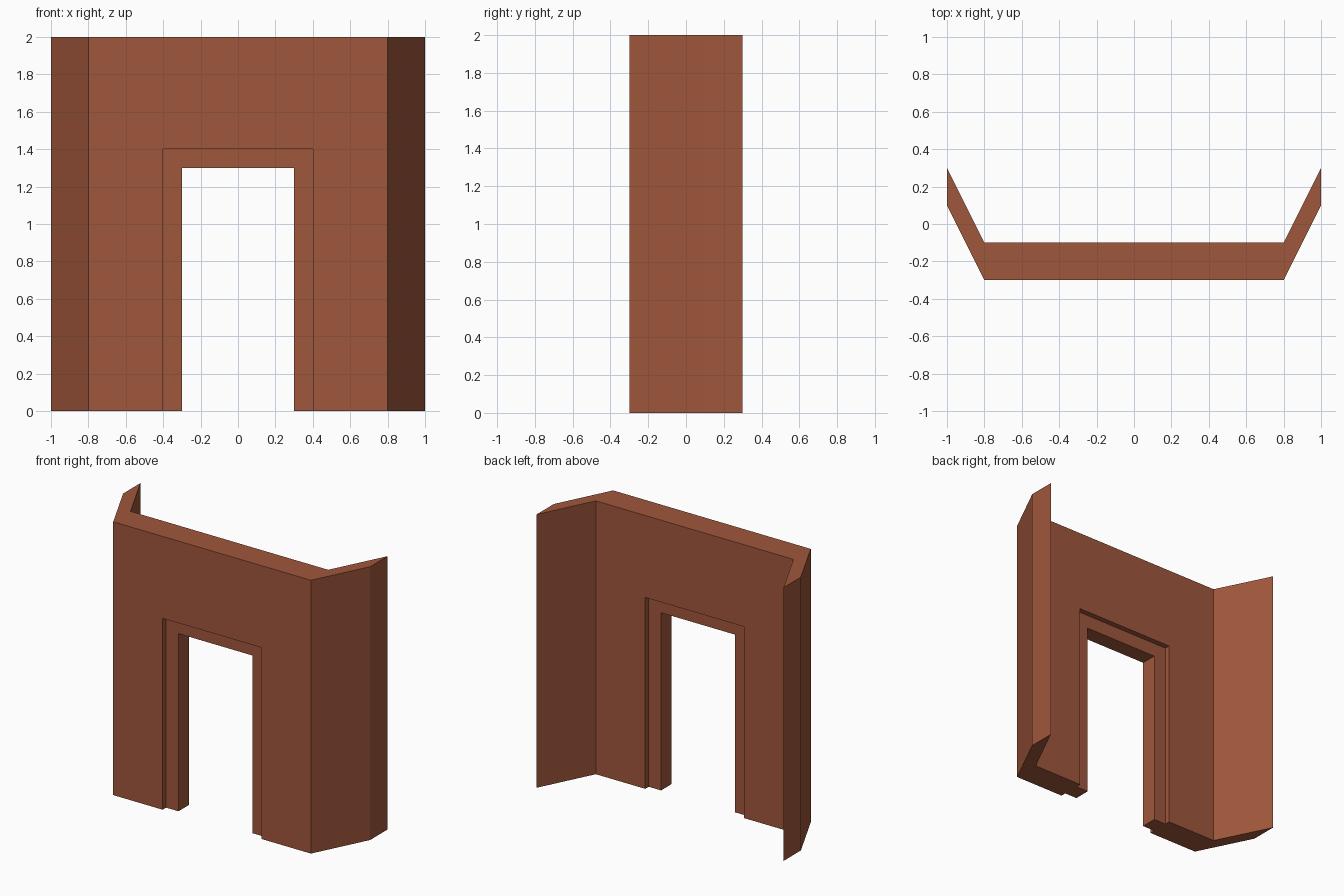
import bpy
import bmesh
from mathutils import Vector

cube = bpy.data.objects.get("Cube")
if cube:
    bpy.data.objects.remove(cube, do_unlink=True)

HEIGHT = 2.0
FRONT_Y, BACK_Y = -0.3, -0.1
OPENING_HALF, OPENING_TOP = 0.4, 1.4
FRAME_WIDTH, FRAME_RECESS = 0.1, 0.04

brick = bpy.data.materials.new("brick brown")
colour = (0.352, 0.095, 0.045, 1.0)
brick.use_nodes = True
brick.diffuse_color = colour
brick.node_tree.nodes["Principled BSDF"].inputs["Base Color"].default_value = colour


def extrude_profile(name, points, offset):
    """Make a solid by sweeping a flat outline along an offset."""
    bm = bmesh.new()
    face = bm.faces.new([bm.verts.new(p) for p in points])
    swept = bmesh.ops.extrude_face_region(bm, geom=[face])["geom"]
    verts = [g for g in swept if isinstance(g, bmesh.types.BMVert)]
    bmesh.ops.translate(bm, verts=verts, vec=Vector(offset))
    bmesh.ops.recalc_face_normals(bm, faces=bm.faces)
    mesh = bpy.data.meshes.new(name)
    bm.to_mesh(mesh)
    bm.free()
    mesh.materials.append(brick)
    obj = bpy.data.objects.new(name, mesh)
    bpy.context.collection.objects.link(obj)
    return obj


# Wall with angled side wings, drawn as a mirrored plan
half_plan = [(0.8, FRONT_Y), (1.0, 0.1), (1.0, 0.3), (0.8, BACK_Y)]
plan = half_plan + [(-x, y) for x, y in reversed(half_plan)]
wall = extrude_profile("wall", [(x, y, 0) for x, y in plan], (0, 0, HEIGHT))

# Doorway opening
w, t = OPENING_HALF, OPENING_TOP
opening = [(-w, -0.1), (w, -0.1), (w, t), (-w, t)]
cutter = extrude_profile("doorway_cutter", [(x, -0.5, z) for x, z in opening], (0, 0.6, 0))
cutter.hide_render = True
cut = wall.modifiers.new("doorway", "BOOLEAN")
cut.operation = "DIFFERENCE"
cut.solver = "EXACT"
cut.object = cutter
bpy.context.view_layer.objects.active = wall
bpy.ops.object.modifier_apply(modifier=cut.name)
bpy.data.objects.remove(cutter, do_unlink=True)

# Door frame, set back from both wall faces
inner, inner_top = w - FRAME_WIDTH, t - FRAME_WIDTH
half_frame = [(w, t), (w, 0), (inner, 0), (inner, inner_top)]
outline = half_frame + [(-x, z) for x, z in reversed(half_frame)]
depth = BACK_Y - FRONT_Y - 2 * FRAME_RECESS
extrude_profile("door_frame", [(x, FRONT_Y + FRAME_RECESS, z) for x, z in outline], (0, depth, 0))
